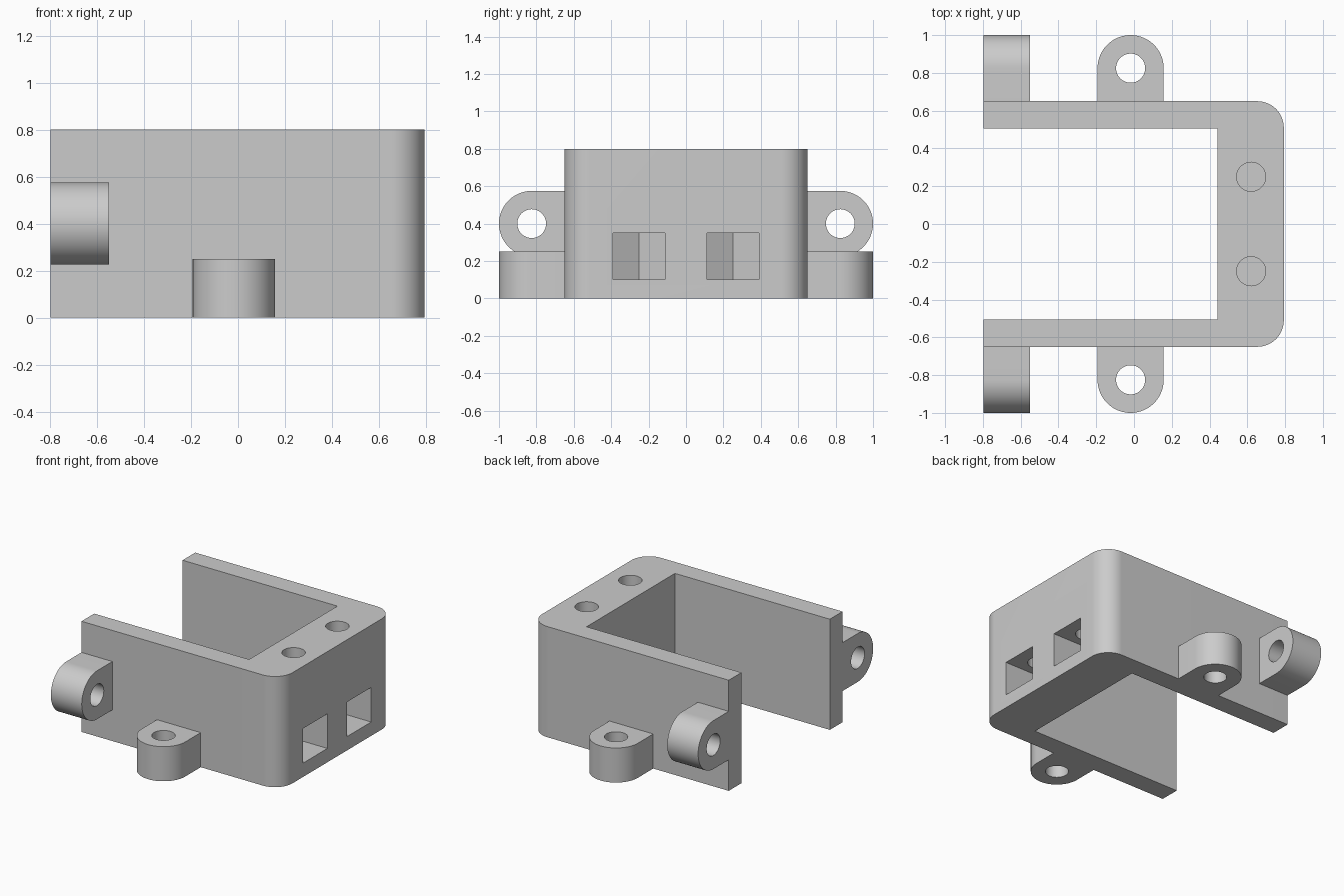
import bpy, bmesh
from math import pi, sin, cos, radians, sqrt

if "Cube" in bpy.data.objects:
    bpy.data.objects.remove(bpy.data.objects["Cube"], do_unlink=True)

# One plain grey for the whole bracket
grey = bpy.data.materials.new("light_grey")
grey.use_nodes = True
grey.diffuse_color = (0.6, 0.6, 0.6, 1)
grey.node_tree.nodes["Principled BSDF"].inputs["Base Color"].default_value = (0.6, 0.6, 0.6, 1)

HOLE = 0.077
WALL_Y = 0.65


def arc(cx, cy, r, start, end, steps):
    angles = [radians(start + (end - start) * i / steps) for i in range(steps + 1)]
    return [(cx + r * cos(a), cy + r * sin(a)) for a in angles]


def circle(cx, cy, r):
    return arc(cx, cy, r, 0, 360, 64)[:-1]


def prism(name, outline, low, high, along_x=False):
    """Extrude an outline along z, or along x with the outline given as (z, y)."""
    bm = bmesh.new()
    face = bm.faces.new([bm.verts.new((u, v, low)) for u, v in outline])
    top = bmesh.ops.extrude_face_region(bm, geom=[face])["geom"]
    for v in top:
        if isinstance(v, bmesh.types.BMVert):
            v.co.z = high
    if along_x:
        for v in bm.verts:
            v.co.x, v.co.z = v.co.z, v.co.x
    bmesh.ops.recalc_face_normals(bm, faces=bm.faces)
    mesh = bpy.data.meshes.new(name)
    bm.to_mesh(mesh)
    bm.free()
    mesh.materials.append(grey)
    obj = bpy.data.objects.new(name, mesh)
    bpy.context.collection.objects.link(obj)
    return obj


def activate(obj):
    bpy.ops.object.select_all(action="DESELECT")
    obj.select_set(True)
    bpy.context.view_layer.objects.active = obj


def cut(obj, cutter):
    activate(obj)
    mod = obj.modifiers.new("cut", "BOOLEAN")
    mod.operation = "DIFFERENCE"
    mod.solver = "EXACT"
    mod.object = cutter
    bpy.ops.object.modifier_apply(modifier=mod.name)
    bpy.data.objects.remove(cutter, do_unlink=True)


def finish(obj, mirrored=False):
    activate(obj)
    if mirrored:
        mod = obj.modifiers.new("mirror", "MIRROR")
        mod.use_axis = (False, True, False)
        mod.use_mirror_merge = False
        bpy.ops.object.modifier_apply(modifier=mod.name)
    bpy.ops.object.shade_smooth_by_angle(angle=radians(30))


# U-shaped frame with two rounded outer corners
LEFT, RIGHT, INNER_X, INNER_Y, ROUND = -0.797, 0.793, 0.442, 0.505, 0.14
outline = [(LEFT, -WALL_Y)]
outline += arc(RIGHT - ROUND, -WALL_Y + ROUND, ROUND, -90, 0, 20)
outline += arc(RIGHT - ROUND, WALL_Y - ROUND, ROUND, 0, 90, 20)
outline += [(LEFT, WALL_Y), (LEFT, INNER_Y), (INNER_X, INNER_Y),
            (INNER_X, -INNER_Y), (LEFT, -INNER_Y)]
frame = prism("u_frame", outline, 0, 0.8)

# Nut slots with a pointed inner end, and screw holes reaching them from the top
SCREW_X, HALF = 0.62, 0.139
radius = HALF * 2 / sqrt(3)
for y in (-0.25, 0.25):
    slot = [(SCREW_X - radius, y), (SCREW_X - radius / 2, y - HALF), (1, y - HALF),
            (1, y + HALF), (SCREW_X - radius / 2, y + HALF)]
    cut(frame, prism("slot_cutter", slot, 0.1, 0.35))
    cut(frame, prism("screw_cutter", circle(SCREW_X, y, HOLE), 0.2, 1))
finish(frame)


# Rounded mounting ears with a hole, on both side walls
def ears(name, centre, low, high, along_x):
    r, y = 0.175, 0.825
    shape = [(centre - r, WALL_Y), (centre + r, WALL_Y)] + arc(centre, y, r, 0, 180, 40)
    ear = prism(name, shape, low, high, along_x)
    cut(ear, prism("ear_cutter", circle(centre, y, HOLE), low - 0.1, high + 0.1, along_x))
    finish(ear, mirrored=True)


ears("base_ears", -0.018, 0, 0.25, False)
ears("end_ears", 0.4, LEFT, -0.55, True)
